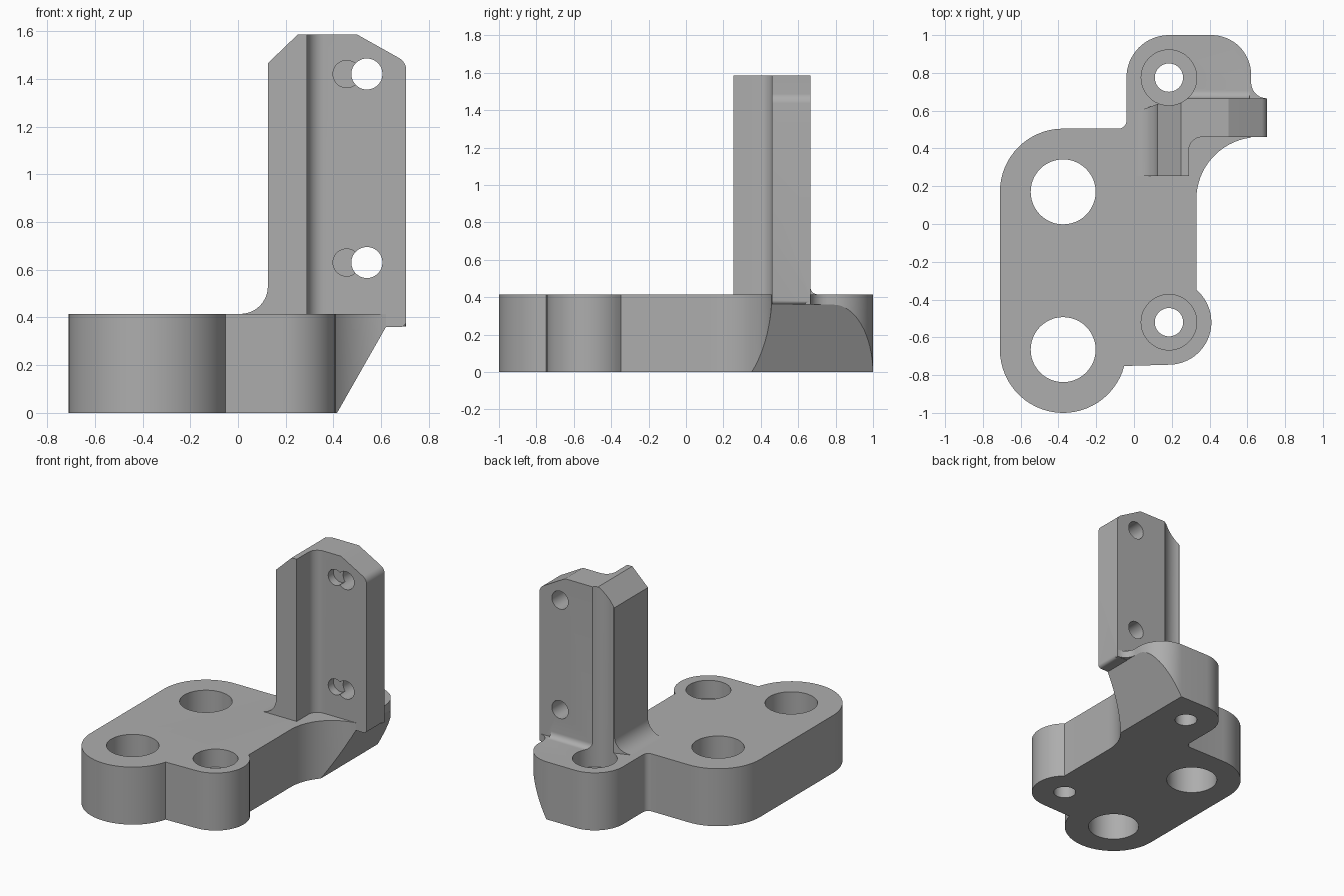
import bpy, bmesh
from math import cos, sin, radians
from mathutils import Vector

if "Cube" in bpy.data.objects:
    bpy.data.objects.remove(bpy.data.objects["Cube"])

grey = bpy.data.materials.new("plain grey")
grey.use_nodes = True
colour = (0.42, 0.42, 0.42, 1)
grey.diffuse_color = colour
grey.node_tree.nodes["Principled BSDF"].inputs["Base Color"].default_value = colour


def arc(cx, cy, r, start, end, steps=16):
    angles = [radians(start + (end - start) * i / steps) for i in range(steps + 1)]
    return [(cx + r * cos(a), cy + r * sin(a)) for a in angles]


def prism(name, outline, low, high, axis="z"):
    """Extrude a flat outline along one axis."""
    place = {"z": lambda a, b, t: (a, b, t),
             "y": lambda a, b, t: (a, t, b),
             "x": lambda a, b, t: (t, a, b)}[axis]
    bm = bmesh.new()
    face = bm.faces.new([bm.verts.new(place(a, b, low)) for a, b in outline])
    moved = bmesh.ops.extrude_face_region(bm, geom=[face])["geom"]
    bmesh.ops.translate(bm, vec=Vector(place(0, 0, high - low)),
                        verts=[g for g in moved if isinstance(g, bmesh.types.BMVert)])
    bmesh.ops.recalc_face_normals(bm, faces=bm.faces)
    mesh = bpy.data.meshes.new(name)
    bm.to_mesh(mesh)
    bm.free()
    mesh.materials.append(grey)
    obj = bpy.data.objects.new(name, mesh)
    bpy.context.collection.objects.link(obj)
    return obj


def combine(target, tool, operation):
    """Apply a boolean and remove the tool."""
    mod = target.modifiers.new("boolean", "BOOLEAN")
    mod.operation, mod.solver, mod.object = operation, "EXACT", tool
    bpy.context.view_layer.objects.active = target
    bpy.ops.object.modifier_apply(modifier=mod.name)
    bpy.data.objects.remove(tool)


def drill(target, a, b, r, low, high, axis="z"):
    circle = arc(a, b, r, 0, 360, 48)[:-1]
    combine(target, prism("drill", circle, low, high, axis), "DIFFERENCE")


# Base plate with rounded lobes
outline = (arc(-0.375, 0.17, 0.335, 90, 180)
           + arc(-0.375, -0.665, 0.335, 180, 345, 28)
           + arc(0.185, -0.52, 0.225, -90, 50)
           + arc(0.66, 0.13, 0.33, 180, 97)
           + arc(0.41, 0.79, 0.21, 0, 90)
           + arc(0.185, 0.775, 0.225, 90, 180)
           + arc(-0.08, 0.545, 0.04, 0, -90, 5))
bracket = prism("bracket", outline, 0, 0.415)

# Sloped underside below the upright
slope = [(0.398, -0.03), (0.69, 0.483), (1, 0.483), (1, -0.03)]
combine(bracket, prism("slope_cutter", slope, 0, 1.2, "y"), "DIFFERENCE")

# Upright: angled plan trimmed by its front profile
plan = ([(0, 0.255), (0.29, 0.255)] + arc(0.36, 0.39, 0.07, 180, 90, 10)
        + [(0.705, 0.46), (0.705, 0.665), (0.2, 0.665), (0.125, 0.635), (0, 0.59)])
upright = prism("upright", plan, 0.3, 1.7)
profile = (arc(0.01, 0.53, 0.115, -90, 0)
           + [(0.125, 1.465), (0.25, 1.585), (0.5, 1.585)]
           + arc(0.645, 1.435, 0.06, 59, 0, 8)
           + arc(0.68, 0.385, 0.025, 0, -90, 6) + [(0.01, 0.36)])
combine(upright, prism("upright_profile", profile, 0, 1, "y"), "INTERSECT")

# Screw holes and shallow recesses in the upright
for z in (0.63, 1.42):
    drill(upright, 0.455, z, 0.057, 0.4, 0.52, "y")
    drill(upright, 0.54, z, 0.065, 0.2, 0.9, "y")
combine(bracket, upright, "UNION")

# Fillets behind and beside the upright
back = arc(0.705, 0.455, 0.04, -90, -180, 8) + [(0.64, 0.455), (0.64, 0.4), (0.705, 0.4)]
combine(bracket, prism("back_fillet", back, 0.25, 0.612, "x"), "UNION")
side = arc(0.705, 0.75, 0.085, 180, 270, 10) + [(0.70, 0.64), (0.6, 0.64), (0.6, 0.75)]
combine(bracket, prism("side_fillet", side, 0.362, 0.414), "UNION")

# Large through holes and counterbored bolt holes
for y in (0.17, -0.665):
    drill(bracket, -0.375, y, 0.172, -1, 1)
for y in (0.775, -0.52):
    drill(bracket, 0.185, y, 0.147, 0.285, 2)
    drill(bracket, 0.185, y, 0.075, -1, 1)

# Smooth curved walls, sharp edges
bpy.ops.object.select_all(action="DESELECT")
bracket.select_set(True)
bpy.context.view_layer.objects.active = bracket
bpy.ops.object.shade_smooth_by_angle(angle=radians(25))
